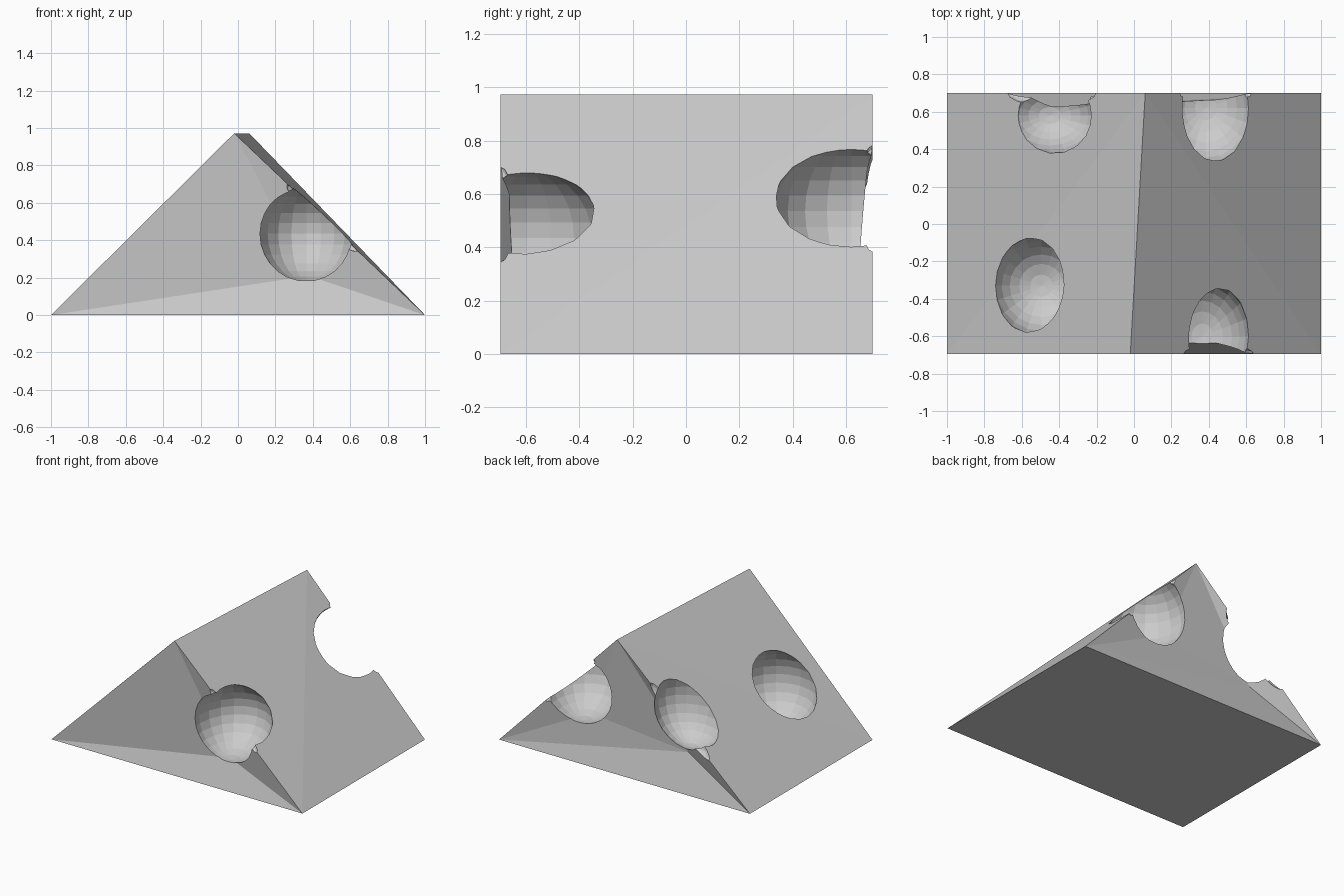
import bpy
import bmesh
from math import radians
from mathutils import Matrix, Vector

if "Cube" in bpy.data.objects:
    bpy.data.objects.remove(bpy.data.objects["Cube"])


def new_object(name, bm):
    mesh = bpy.data.meshes.new(name)
    bmesh.ops.recalc_face_normals(bm, faces=bm.faces)
    bm.to_mesh(mesh)
    bm.free()
    obj = bpy.data.objects.new(name, mesh)
    bpy.context.collection.objects.link(obj)
    return obj


def cut_ellipsoid(target, name, centre, radii, tilt=0):
    """Subtract an ellipsoid, tilted about y, and return its cutter."""
    bm = bmesh.new()
    bmesh.ops.create_uvsphere(bm, u_segments=20, v_segments=14, radius=1)
    bm.transform(Matrix.Translation(Vector(centre))
                 @ Matrix.Rotation(radians(tilt), 4, "Y")
                 @ Matrix.Diagonal((*radii, 1)))
    cutter = new_object(name, bm)
    cutter.hide_render = True
    mod = target.modifiers.new(name, "BOOLEAN")
    mod.operation = "DIFFERENCE"
    mod.solver = "EXACT"
    mod.object = cutter
    return cutter


# Wedge block: triangular prism with a slightly skewed ridge
bm = bmesh.new()
ends = []
for y, ridge_x in ((-0.695, -0.02), (0.7, 0.06)):
    ends.append([bm.verts.new(p) for p in ((-1, y, 0), (1, y, 0), (ridge_x, y, 0.972))])
front, back = ends
bm.faces.new((front[0], back[0], back[1], front[1]))
# the two skewed slopes, each split along a diagonal
for side in (0, 1):
    bm.faces.new((front[side], back[side], back[2]))
    bm.faces.new((front[side], back[2], front[2]))
# end faces sink slightly towards the holes
front_dent = bm.verts.new((0.38, -0.63, 0.21))
left_dent = bm.verts.new((-0.455, 0.625, 0.27))
right_dent = bm.verts.new((0.30, 0.655, 0.36))
for i in range(3):
    bm.faces.new((front[i], front[(i + 1) % 3], front_dent))
a, b, c = back
for tri in ((a, b, left_dent), (b, right_dent, left_dent), (b, c, right_dent),
            (c, left_dent, right_dent), (c, a, left_dent)):
    bm.faces.new(tri)
wedge = new_object("wedge", bm)

# Scooped holes, then the worn rims where they break through an edge
cuts = [
    ("front_right_hole", (0.365, -0.60, 0.435), (0.255, 0.305, 0.255), 0),
    ("back_right_hole", (0.385, 0.62, 0.535), (0.265, 0.295, 0.265), 0),
    ("back_left_hole", (-0.45, 0.58, 0.56), (0.265, 0.205, 0.275), 0),
    ("left_slope_hole", (-0.495, -0.33, 0.355), (0.272, 0.268, 0.272), 0),
    ("front_right_rim", (0.45, -0.695, 0.52), (0.26, 0.05, 0.05), 43.5),
    ("back_right_rim", (0.435, 0.70, 0.58), (0.28, 0.05, 0.05), 46),
    ("back_left_rim", (-0.44, 0.70, 0.515), (0.32, 0.07, 0.08), -42.5),
]
cutters = [cut_ellipsoid(wedge, *cut) for cut in cuts]

# Bake the cuts and discard the cutters
depsgraph = bpy.context.evaluated_depsgraph_get()
baked = bpy.data.meshes.new_from_object(wedge.evaluated_get(depsgraph))
wedge.modifiers.clear()
wedge.data = baked
for cutter in cutters:
    bpy.data.objects.remove(cutter, do_unlink=True)
